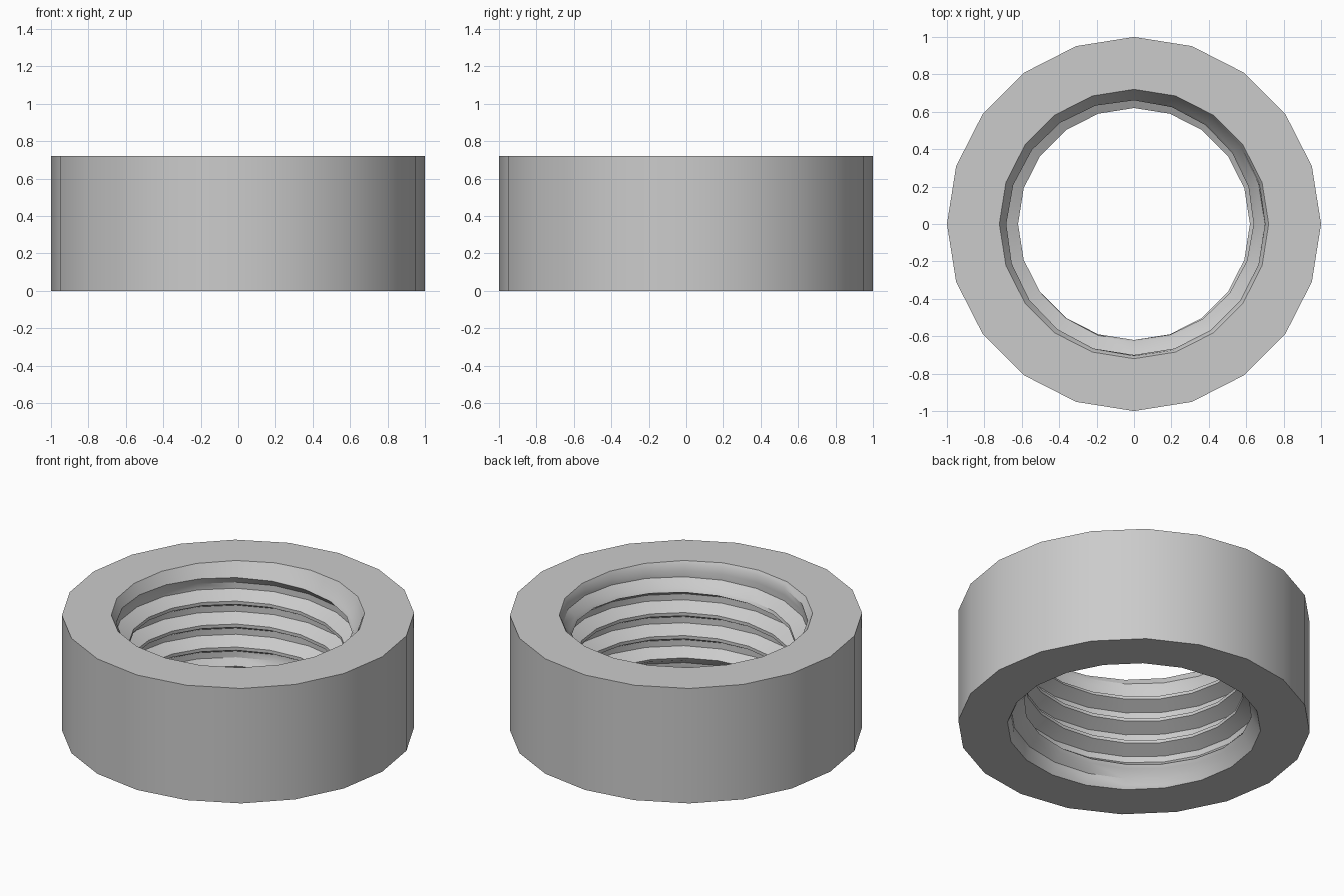
import bpy
import bmesh
import math

cube = bpy.data.objects.get("Cube")
if cube:
    bpy.data.objects.remove(cube, do_unlink=True)

SIDES, HEIGHT, OUTER = 20, 0.72, 1.0
RIM, ROOT, CREST = 0.72, 0.70, 0.62   # bore radii
PITCH, TURNS, CHAMFER = 0.144, 5, 0.6
START = 0.02                          # height of the first crest at angle zero

# one thread tooth: (radius, height offset from the crest centre)
TOOTH = [(ROOT, -0.053), (CREST, -0.01), (CREST, 0.01), (ROOT, 0.053)]


def ring_point(radius, step, z):
    a = 2 * math.pi * (step % SIDES) / SIDES
    return radius * math.cos(a), radius * math.sin(a), z


def bore_point(radius, step, z):
    """Trim the thread to the ring height and to the chamfered mouths."""
    z = min(max(z, 0), HEIGHT)
    depth = min(z, HEIGHT - z)
    return ring_point(max(radius, RIM - CHAMFER * depth), step, z)


def bridge(bm, loop_a, loop_b):
    for i in range(len(loop_a) - 1):
        bm.faces.new((loop_a[i], loop_a[i + 1], loop_b[i + 1], loop_b[i]))


bm = bmesh.new()

# outer wall and flat end faces
loops = [[bm.verts.new(ring_point(r, i, z)) for i in range(SIDES + 1)]
         for r, z in ((RIM, 0), (OUTER, 0), (OUTER, HEIGHT), (RIM, HEIGHT))]
for lower, upper in zip(loops, loops[1:]):
    bridge(bm, lower, upper)

# right-handed helical thread lining the bore
rows = []
for turn in range(-2, TURNS + 2):
    for radius, offset in TOOTH:
        rows.append([bm.verts.new(bore_point(
            radius, i, START + offset + PITCH * (turn + i / SIDES)))
            for i in range(SIDES + 1)])
for lower, upper in zip(rows, rows[1:]):
    bridge(bm, lower, upper)

# weld the seams and drop the trimmed thread ends
bmesh.ops.remove_doubles(bm, verts=bm.verts[:], dist=0.0005)
loose = [v for v in bm.verts if not v.link_faces]
bmesh.ops.delete(bm, geom=loose, context='VERTS')
bmesh.ops.recalc_face_normals(bm, faces=bm.faces[:])

mesh = bpy.data.meshes.new("threaded_ring")
bm.to_mesh(mesh)
bm.free()
ring = bpy.data.objects.new("threaded_ring", mesh)
bpy.context.collection.objects.link(ring)

# plain grey finish
grey = bpy.data.materials.new("plain_grey")
grey.use_nodes = True
color = (0.6, 0.6, 0.6, 1)
grey.diffuse_color = color
grey.node_tree.nodes["Principled BSDF"].inputs["Base Color"].default_value = color
mesh.materials.append(grey)

bpy.ops.object.select_all(action='DESELECT')
ring.select_set(True)
bpy.context.view_layer.objects.active = ring
bpy.ops.object.shade_smooth_by_angle(angle=math.radians(30))
